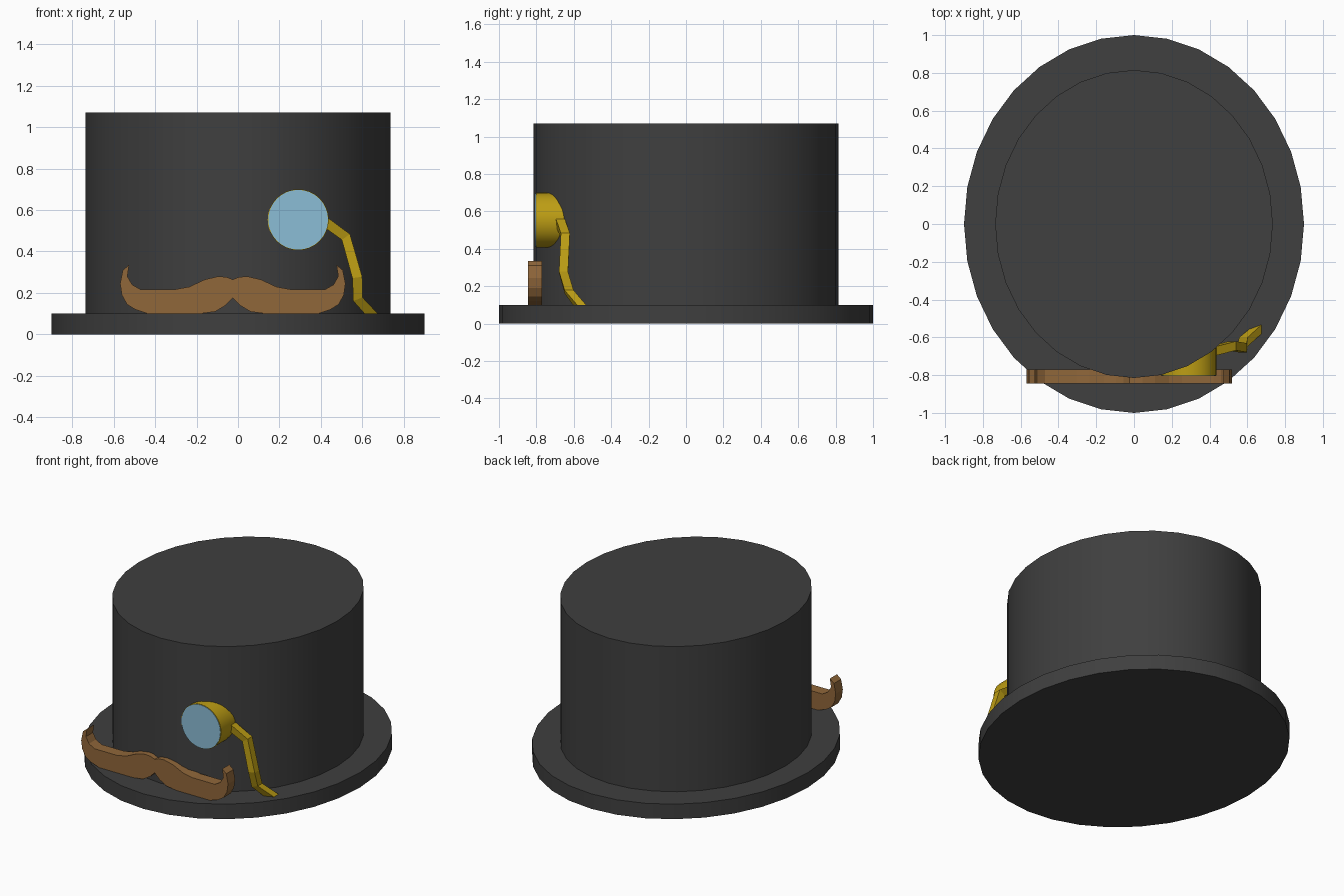
import bpy, bmesh, math
from mathutils import Vector

cube = bpy.data.objects.get("Cube")
if cube:
    bpy.data.objects.remove(cube, do_unlink=True)


def material(name, rgb):
    mat = bpy.data.materials.new(name)
    mat.use_nodes = True
    color = (*rgb, 1)
    mat.diffuse_color = color
    mat.node_tree.nodes["Principled BSDF"].inputs["Base Color"].default_value = color
    return mat


felt = material("charcoal felt", (0.05, 0.05, 0.05))
gold = material("gold", (0.51, 0.34, 0.007))
glass = material("pale blue glass", (0.26, 0.51, 0.67))
hair = material("brown hair", (0.28, 0.135, 0.042))


def finish(obj, name, mat, smooth=True):
    obj.name = obj.data.name = name
    obj.data.materials.append(mat)
    bpy.ops.object.select_all(action="DESELECT")
    obj.select_set(True)
    bpy.context.view_layer.objects.active = obj
    bpy.ops.object.transform_apply(location=False, rotation=True, scale=True)
    if smooth:
        bpy.ops.object.shade_smooth_by_angle(angle=math.radians(30))
    return obj


def mesh_object(bm, name, mat, smooth):
    bmesh.ops.recalc_face_normals(bm, faces=bm.faces[:])
    mesh = bpy.data.meshes.new(name)
    bm.to_mesh(mesh)
    bm.free()
    obj = bpy.data.objects.new(name, mesh)
    bpy.context.collection.objects.link(obj)
    return finish(obj, name, mat, smooth)


def upright_disc(name, rx, ry, z0, z1, mat):
    bpy.ops.mesh.primitive_cylinder_add(vertices=32, radius=1, depth=z1 - z0,
                                        location=(0, 0, (z0 + z1) / 2))
    obj = bpy.context.object
    obj.scale = (rx, ry, 1)
    return finish(obj, name, mat)


def facing_disc(name, radius, y0, y1, mat):
    bpy.ops.mesh.primitive_cylinder_add(vertices=32, radius=radius, depth=y1 - y0,
                                        location=(0.29, (y0 + y1) / 2, 0.553),
                                        rotation=(math.pi / 2, 0, 0))
    return finish(bpy.context.object, name, mat)


# Hat
upright_disc("brim", 0.9, 1.0, 0, 0.1, felt)
upright_disc("crown", 0.735, 0.815, 0.09, 1.07, felt)

# Monocle
facing_disc("monocle_rim", 0.147, -0.803, -0.6, gold)
facing_disc("monocle_lens", 0.144, -0.806, -0.8, glass)

# Monocle cord: square section swept along a bent path
path = [Vector(p) for p in [(0.41, -0.675, 0.55), (0.52, -0.645, 0.47),
                            (0.575, -0.655, 0.275), (0.578, -0.625, 0.17),
                            (0.66, -0.555, 0.08)]]
half = 0.024
bm = bmesh.new()
rings = []
for i, p in enumerate(path):
    before = (p - path[max(i - 1, 0)]).normalized()
    after = (path[min(i + 1, len(path) - 1)] - p).normalized()
    tangent = (before + after).normalized()
    side = tangent.cross(Vector((0, 1, 0))).normalized() * half
    depth = Vector((0, half, 0))
    rings.append([bm.verts.new(p + side * a + depth * b)
                  for a, b in ((1, 1), (1, -1), (-1, -1), (-1, 1))])
for r, s in zip(rings, rings[1:]):
    for k in range(4):
        bm.faces.new((r[k], r[(k + 1) % 4], s[(k + 1) % 4], s[k]))
bm.faces.new(rings[0])
bm.faces.new(rings[-1])
mesh_object(bm, "monocle_cord", gold, False)

# Moustache: half outline mirrored about its middle, then extruded
half_outline = [(0, .265), (.03, .277), (.07, .28), (.135, .265), (.21, .23), (.28, .217),
                (.445, .217), (.485, .24), (.508, .28), (.50, .335), (.53, .31),
                (.543, .245), (.535, .19), (.51, .145), (.47, .12), (.41, .10),
                (.16, .10), (.085, .11), (.035, .14), (0, .175)]
outline = half_outline + [(-x, z) for x, z in half_outline[-2:0:-1]]
bm = bmesh.new()
front = bm.faces.new([bm.verts.new((x - 0.025, -0.845, z)) for x, z in outline])
extruded = bmesh.ops.extrude_face_region(bm, geom=[front], use_keep_orig=True)
bmesh.ops.translate(bm, vec=(0, 0.075, 0),
                    verts=[g for g in extruded["geom"] if isinstance(g, bmesh.types.BMVert)])
mesh_object(bm, "moustache", hair, False)
